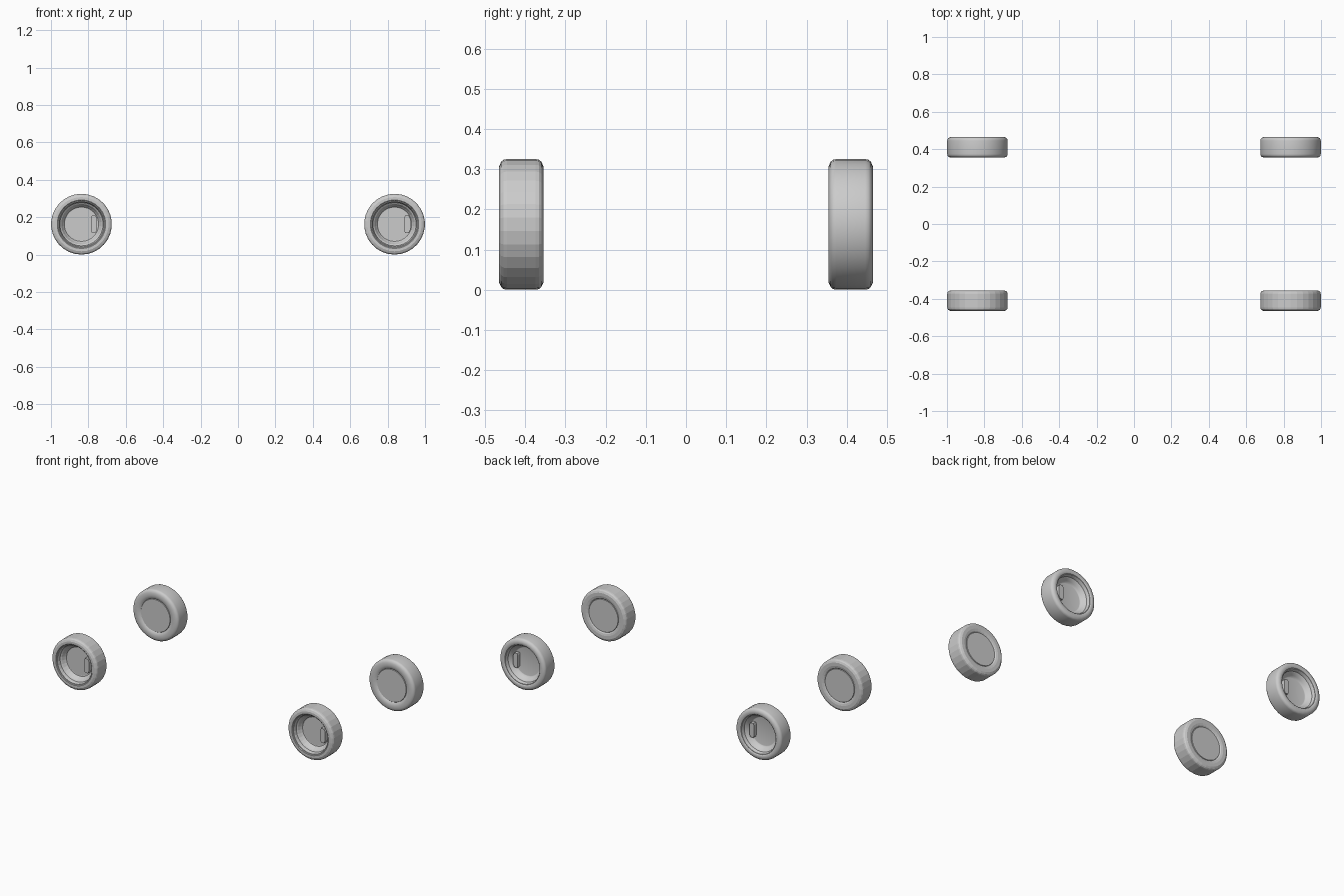
import bpy, bmesh
from math import sin, cos, pi, radians

if "Cube" in bpy.data.objects:
    bpy.data.objects.remove(bpy.data.objects["Cube"])

SEG = 30
WX, WY, R = 0.837, 0.41, 0.1625

# profiles as (radius, depth); positive depth points to the outside of the car
TYRE = [(.104, -.046), (.112, -.052), (.125, -.055), (.145, -.055), (.156, -.050),
        (.161, -.044), (R, -.036), (R, .036), (.161, .044), (.156, .050),
        (.145, .055), (.130, .055), (.126, .052), (.124, .044)]
RIM = [(.128, .050), (.122, .050), (.119, .044), (.116, .030), (.108, .024),
       (.100, .010), (.092, .000), (.088, -.001), (0, -.001)]
BACK_PLATE = [(0, -.050), (.103, -.050), (.106, -.045)]


def finish(name, bm, pos, smooth):
    bmesh.ops.recalc_face_normals(bm, faces=bm.faces)
    me = bpy.data.meshes.new(name)
    bm.to_mesh(me)
    bm.free()
    ob = bpy.data.objects.new(name, me)
    ob.location = pos
    bpy.context.collection.objects.link(ob)
    if smooth:
        bpy.ops.object.select_all(action='DESELECT')
        ob.select_set(True)
        bpy.context.view_layer.objects.active = ob
        bpy.ops.object.shade_smooth_by_angle(angle=radians(40))
    return ob


def lathe(name, profile, side, pos, smooth):
    """Spin a profile around the wheel axle (y)."""
    bm = bmesh.new()
    rings = []
    for r, d in profile:
        if r == 0:
            rings.append([bm.verts.new((0, d * side, 0))] * SEG)
        else:
            angles = [2 * pi * (i + .5) / SEG for i in range(SEG)]
            rings.append([bm.verts.new((r * cos(a), d * side, r * sin(a))) for a in angles])
    for a, b in zip(rings, rings[1:]):
        for i in range(SEG):
            j = (i + 1) % SEG
            bm.faces.new(list(dict.fromkeys((a[i], a[j], b[j], b[i]))))
    return finish(name, bm, pos, smooth)


def caliper(name, side, pos):
    """Brake block: chamfered outline pushed out from the rim floor."""
    half = [(.052, .036), (.056, .046), (.076, .046), (.084, .030)]
    outline = half + [(x, -z) for x, z in reversed(half)]
    bm = bmesh.new()
    face = bm.faces.new([bm.verts.new((x, -.002 * side, z)) for x, z in outline])
    ext = bmesh.ops.extrude_face_region(bm, geom=[face])
    verts = [g for g in ext['geom'] if isinstance(g, bmesh.types.BMVert)]
    bmesh.ops.translate(bm, verts=verts, vec=(0, .026 * side, 0))
    finish(name, bm, pos, False)


# four wheels: the front pair is faceted, the back pair smooth
for sx, lr in ((-1, "left"), (1, "right")):
    for side, fb in ((-1, "front"), (1, "back")):
        tag = f"{fb}_{lr}"
        pos = (sx * WX, side * WY, R)
        smooth = side > 0
        lathe("tyre_" + tag, TYRE, side, pos, smooth)
        lathe("rim_" + tag, RIM, side, pos, smooth)
        lathe("back_plate_" + tag, BACK_PLATE, side, pos, smooth)
        caliper("brake_caliper_" + tag, side, pos)
